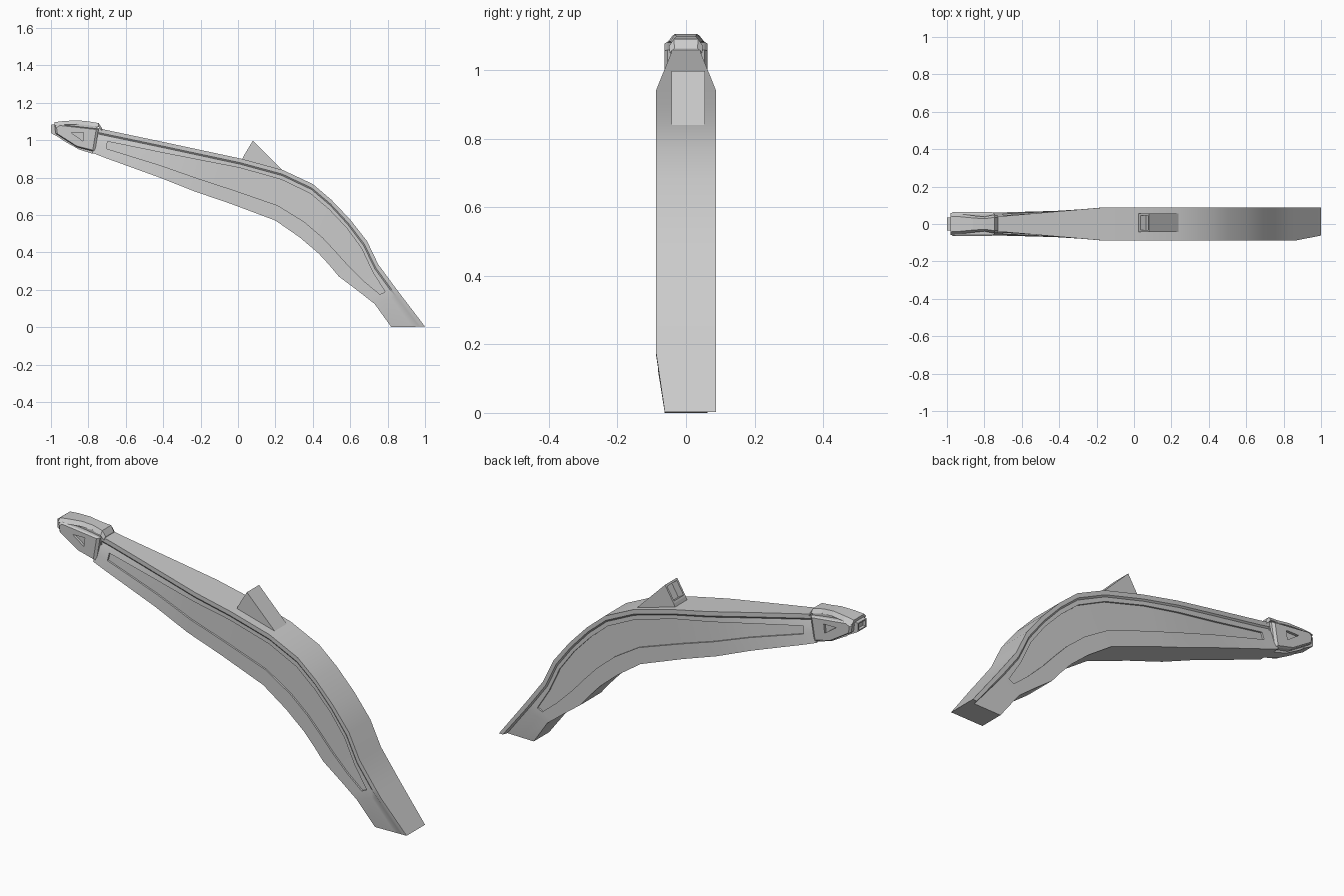
import bpy, bmesh
from mathutils import Vector

if "Cube" in bpy.data.objects:
    bpy.data.objects.remove(bpy.data.objects["Cube"])


def finish(name, bm, smooth=False):
    bmesh.ops.recalc_face_normals(bm, faces=bm.faces)
    me = bpy.data.meshes.new(name)
    bm.to_mesh(me)
    bm.free()
    ob = bpy.data.objects.new(name, me)
    bpy.context.collection.objects.link(ob)
    if smooth:
        bpy.ops.object.select_all(action='DESELECT')
        ob.select_set(True)
        bpy.context.view_layer.objects.active = ob
        bpy.ops.object.shade_smooth_by_angle(angle=0.45)
    return ob


def loft(rings):
    """Bridge equal-length closed rings and cap both ends."""
    bm = bmesh.new()
    vs = [[bm.verts.new(p) for p in r] for r in rings]
    n = len(vs[0])
    rows = [[bm.faces.new((a[j], a[(j + 1) % n], b[(j + 1) % n], b[j]))
             for j in range(n)] for a, b in zip(vs, vs[1:])]
    bm.faces.new(vs[0])
    bm.faces.new(vs[-1])
    return bm, rows


def ring(outline, y, s=1.0):
    """XZ outline at depth y, optionally shrunk about its centre."""
    cx = sum(p[0] for p in outline) / len(outline)
    cz = sum(p[1] for p in outline) / len(outline)
    return [(cx + (x - cx) * s, y, cz + (z - cz) * s) for x, z in outline]


def recess(bm, face, inset, depth):
    """Sink a framed pocket into one face."""
    bmesh.ops.recalc_face_normals(bm, faces=bm.faces)
    bmesh.ops.inset_individual(bm, faces=[face], thickness=inset)
    n = face.normal.copy()
    new = bmesh.ops.extrude_face_region(bm, geom=[face])['geom']
    bmesh.ops.translate(bm, vec=-n * depth,
                        verts=[v for v in new if isinstance(v, bmesh.types.BMVert)])
    if face.is_valid:
        bmesh.ops.delete(bm, geom=[face], context='FACES_ONLY')


# Curved arm: top x,z / bottom x,z / top half width / bottom half width / panel limits
stations = [
    (-.76, 1.066, -.78, .932, .040, .060, .40, .66),
    (-.69, 1.051, -.71, .905, .043, .062, .40, .66),
    (-.40, .990, -.42, .800, .068, .070, .30, .66),
    (-.18, .943, -.23, .725, .087, .082, .24, .68),
    (.02, .900, -.04, .660, .087, .082, .20, .70),
    (.24, .840, .20, .570, .087, .082, .19, .70),
    (.40, .765, .33, .480, .087, .082, .18, .70),
    (.50, .680, .43, .395, .087, .082, .18, .70),
    (.60, .575, .49, .330, .087, .082, .18, .70),
    (.69, .460, .54, .270, .087, .082, .20, .68),
    (.75, .335, .64, .195, .087, .082, .28, .66),
    (.84, .213, .70, .148, .087, .082, .38, .58),
    (.87, .173, .73, .125, .087, .082, .38, .60),
    (1.0, .003, .82, .000, .087, .062, .38, .60),
]
rings = []
for k, (tx, tz, bx, bz, wt, wb, pu, pl) in enumerate(stations):
    t, b = Vector((tx, 0, tz)), Vector((bx, 0, bz))
    ln = (b - t).length
    r = .022 / ln
    foot = k == len(stations) - 1
    half = {}
    for side in (-1, 1):
        w0 = .062 if foot and side < 0 else wt
        inner = .062 if foot else w0 - .006
        fr = [(0, w0), (r, w0), (r + .008 / ln, inner)]
        fr += [(f, inner + (wb - inner) * f) for f in (pu, pl, 1)]
        half[side] = [t.lerp(b, f) + Vector((0, side * w, 0)) for f, w in fr]
    rings.append(half[-1] + half[1][::-1])
bm, rows = loft(rings)
# Sunken long panel on both sides
for j, sy in ((3, 1), (7, -1)):
    faces = [rows[i][j] for i in range(1, 11)]
    new = bmesh.ops.extrude_face_region(bm, geom=faces)['geom']
    bmesh.ops.translate(bm, vec=(0, sy * .009, 0),
                        verts=[v for v in new if isinstance(v, bmesh.types.BMVert)])
    old = [f for f in faces if f.is_valid]
    if old:
        bmesh.ops.delete(bm, geom=old, context='FACES_ONLY')
finish("curved_arm", bm, True)

# Raised wedge with a pocket in its front face
wedge = [(.02, .89), (.03, .915), (.08, .998), (.24, .838), (.20, .82)]
bm, rows = loft([ring(wedge, -.042), ring(wedge, .056)])
recess(bm, rows[0][1], .015, .035)
finish("top_wedge", bm)

# Head core, waisted in plan
core = [(-.985, 1.075, 1.035, .034), (-.93, 1.085, .995, .038), (-.85, 1.085, .95, .036),
        (-.78, 1.08, .928, .040), (-.745, 1.065, .935, .044)]
bm, _ = loft([[(x, -w, zt), (x, w, zt), (x, w * .8, zb), (x, -w * .8, zb)]
              for x, zt, zb, w in core])
finish("head_core", bm)

# Head cap plate with flared ends
cap = [(-.982, 1.078, 1.096, .058), (-.93, 1.082, 1.102, .054), (-.86, 1.085, 1.106, .045),
       (-.80, 1.08, 1.10, .039), (-.745, 1.07, 1.091, .050), (-.728, 1.05, 1.065, .046)]
bm, _ = loft([[(x, -w, zb), (x, w, zb), (x, w * .72, zt), (x, -w * .72, zt)]
              for x, zb, zt, w in cap])
finish("head_cap", bm)

# Nose block with a square pocket
bm, _ = loft([[(x, -w, z1), (x, w, z1), (x, w, z0), (x, -w, z0)]
              for x, z0, z1, w in ((-1.0, 1.038, 1.082, .034), (-.95, 1.01, 1.085, .036))])
bm.faces.ensure_lookup_table()
recess(bm, min(bm.faces, key=lambda f: f.calc_center_median().x), .009, .02)
finish("nose_block", bm)

# Cheek plates with a triangular pocket
cheek = [(-.98, 1.072), (-.96, 1.084), (-.745, 1.06), (-.765, .938),
         (-.86, .962), (-.975, 1.035)]
tri = [(-.895, 1.042), (-.825, 1.042), (-.83, .996)]
for label, s in (("front", -1), ("back", 1)):
    bm, _ = loft([ring(cheek, s * .028), ring(cheek, s * .054), ring(cheek, s * .063, .90)])
    plate = finish("cheek_plate_" + label, bm)
    bm, _ = loft([ring(tri, s * .050), ring(tri, s * .075)])
    cutter = finish("cheek_cutter_" + label, bm)
    cutter.hide_render = True
    cutter.hide_viewport = True
    mod = plate.modifiers.new("pocket", 'BOOLEAN')
    mod.operation = 'DIFFERENCE'
    mod.solver = 'EXACT'
    mod.object = cutter
